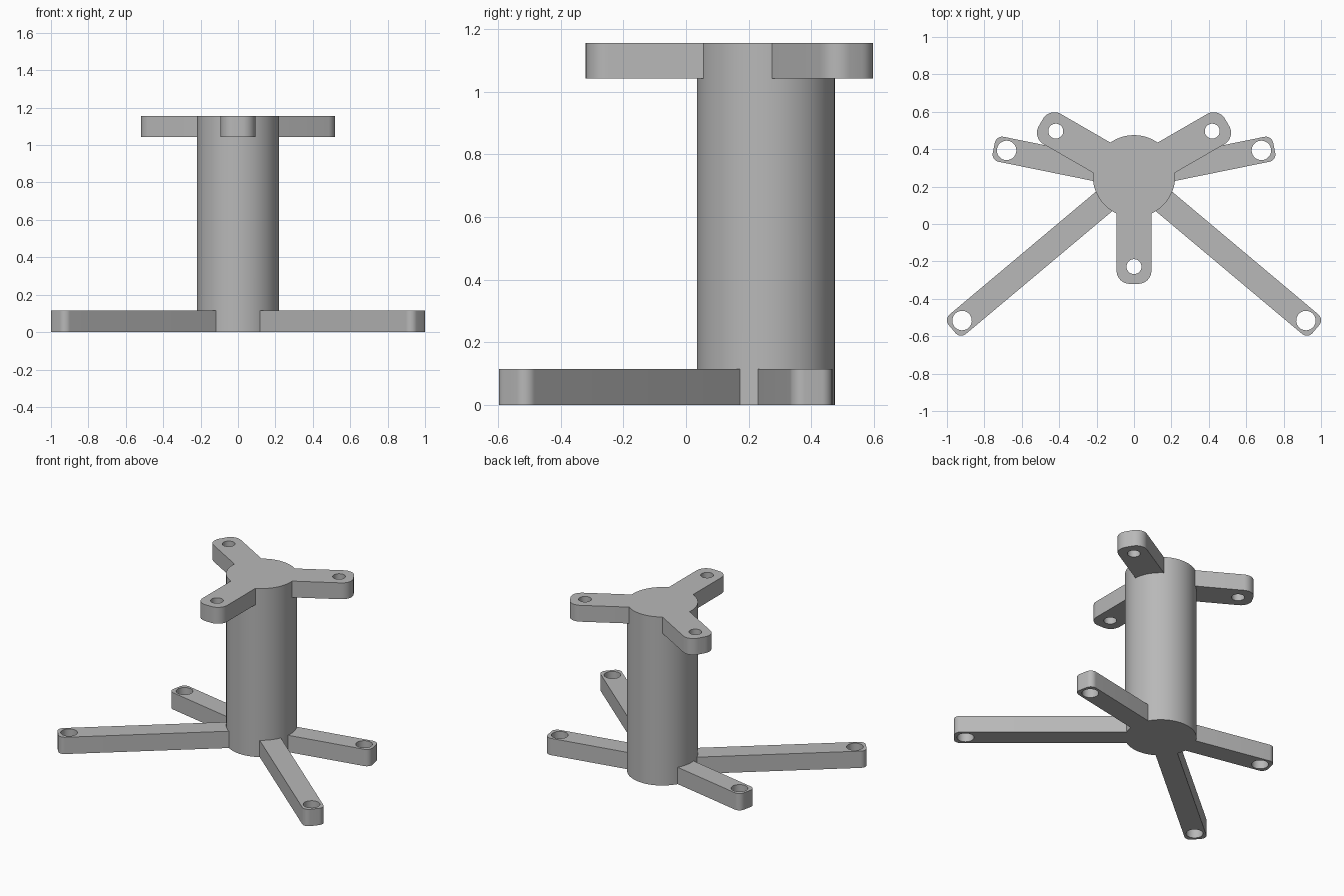
import bpy
import bmesh
from math import cos, sin, pi, radians
from mathutils import Matrix, Vector

default_cube = bpy.data.objects.get("Cube")
if default_cube:
    bpy.data.objects.remove(default_cube, do_unlink=True)

AXIS = Vector((0, 0.255, 0))
HEIGHT = 1.155

grey = bpy.data.materials.new("plain_grey")
grey.use_nodes = True
colour = (0.48, 0.48, 0.48, 1)
grey.diffuse_color = colour
grey.node_tree.nodes["Principled BSDF"].inputs["Base Color"].default_value = colour


def prism(name, outline, bottom, top, angle=0):
    """Extrude a flat outline upward, turned about the column axis."""
    bm = bmesh.new()
    face = bm.faces.new([bm.verts.new((x, y, bottom)) for x, y in outline])
    lifted = bmesh.ops.extrude_face_region(bm, geom=[face])["geom"]
    verts = [v for v in lifted if isinstance(v, bmesh.types.BMVert)]
    bmesh.ops.translate(bm, verts=verts, vec=(0, 0, top - bottom))
    bmesh.ops.recalc_face_normals(bm, faces=bm.faces)
    bm.transform(Matrix.Translation(AXIS) @ Matrix.Rotation(radians(angle), 4, "Z"))
    mesh = bpy.data.meshes.new(name)
    bm.to_mesh(mesh)
    bm.free()
    mesh.materials.append(grey)
    obj = bpy.data.objects.new(name, mesh)
    bpy.context.collection.objects.link(obj)
    return obj


def arc(cx, cy, radius, start, end, steps):
    return [(cx + radius * cos(radians(start + (end - start) * i / steps)),
             cy + radius * sin(radians(start + (end - start) * i / steps)))
            for i in range(steps + 1)]


def circle(cx, radius, count):
    return arc(cx, 0, radius, 0, 360, count)[:-1]


def combine(target, tool, operation):
    """Apply a boolean and discard the tool."""
    mod = target.modifiers.new(operation.lower(), "BOOLEAN")
    mod.operation = operation
    mod.solver = "EXACT"
    mod.object = tool
    bpy.context.view_layer.objects.active = target
    bpy.ops.object.modifier_apply(modifier=mod.name)
    bpy.data.objects.remove(tool, do_unlink=True)


def arm(name, angle, length, half, corner, hole_at, hole_radius, bottom, top):
    """Flat bar with rounded outer corners and a bolt hole."""
    cx, cy = length - corner, half - corner
    outline = ([(0.05, -half)] + arc(cx, -cy, corner, -90, 0, 10)
               + arc(cx, cy, corner, 0, 90, 10) + [(0.05, half)])
    bar = prism(name, outline, bottom, top, angle)
    drill = prism(name + "_drill", circle(hole_at, hole_radius, 32),
                  bottom - 0.1, top + 0.1, angle)
    combine(bar, drill, "DIFFERENCE")
    return bar


# Round column
stand = prism("stand_column_with_arms", circle(0, 0.22, 96), 0, HEIGHT)

# Three equal arms at the top
arms = [arm("top_arm", a, 0.575, 0.093, 0.07, 0.483, 0.04, 1.043, HEIGHT)
        for a in (30, 150, 270)]

# Long front legs and short rear legs, mirrored left and right
for angle, length in ((-40, 1.27), (11.5, 0.765)):
    for a in (angle, 180 - angle):
        arms.append(arm("foot_arm", a, length, 0.068, 0.04,
                        length - 0.07, 0.052, 0, 0.115))

for part in arms:
    combine(stand, part, "UNION")

# Smooth round walls, crisp edges
bpy.ops.object.select_all(action="DESELECT")
stand.select_set(True)
bpy.context.view_layer.objects.active = stand
bpy.ops.object.shade_smooth_by_angle(angle=radians(30))
